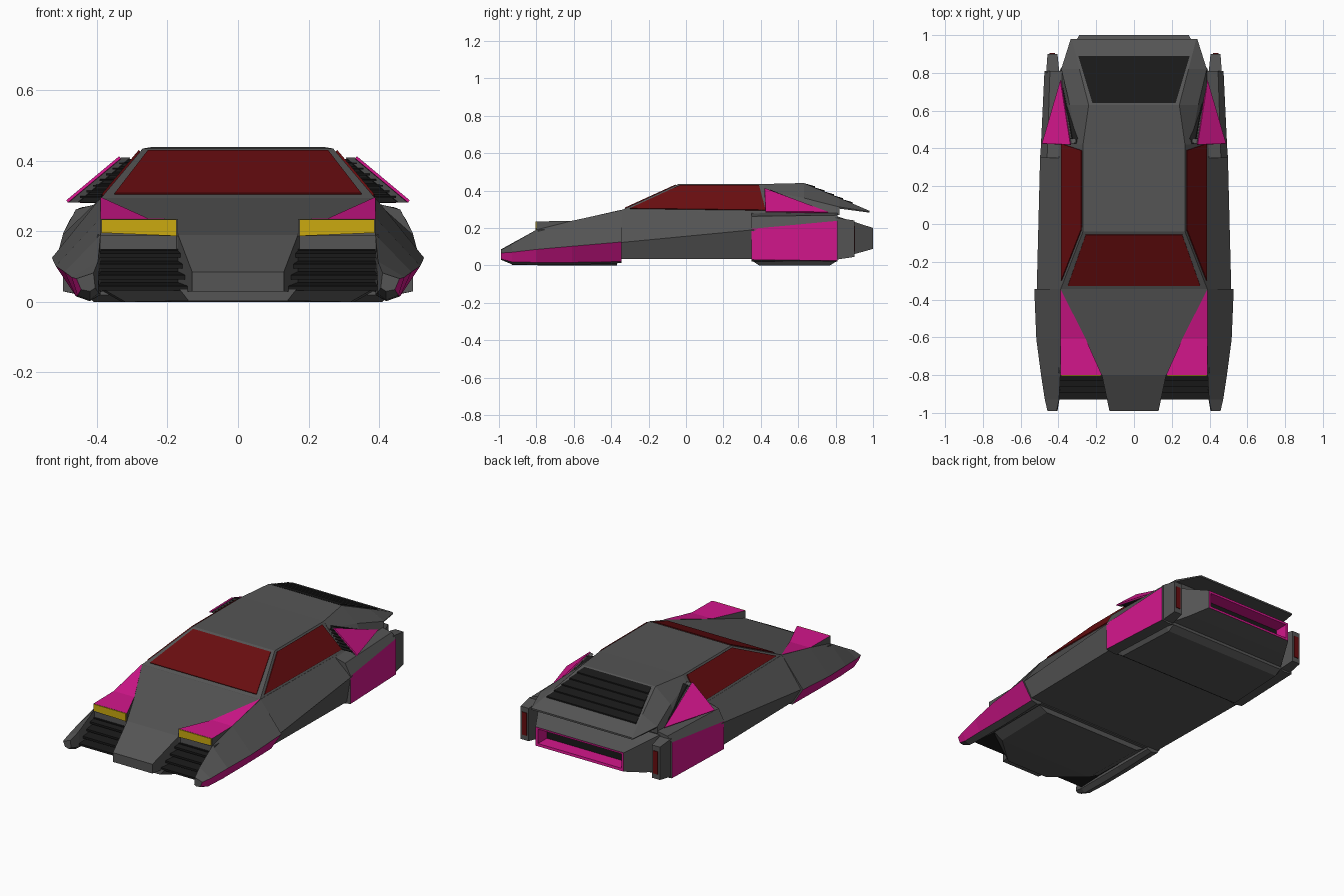
import bpy, bmesh
from mathutils import Vector


def material(name, rgb):
    m = bpy.data.materials.new(name)
    m.diffuse_color = (*rgb, 1)
    return m


GREY = material("body_grey", (0.09, 0.09, 0.09))
BLACK = material("vent_black", (0.01, 0.01, 0.01))
PINK = material("trim_pink", (0.65, 0.008, 0.26))
RED = material("glass_red", (0.14, 0.004, 0.005))
YELLOW = material("lamp_yellow", (0.6, 0.4, 0.005))


def solid(name, rings, mat=GREY, strips=None, mirror=False, caps=(True, True)):
    """Skin a row of rings of 3D points; strips maps ring edge -> material."""
    bm = bmesh.new()
    vs = [[bm.verts.new(p) for p in r] for r in rings]
    n = len(rings[0])
    mats = [mat]
    for a, b in zip(vs, vs[1:]):
        for i in range(n):
            j = (i + 1) % n
            f = bm.faces.new((a[i], a[j], b[j], b[i]))
            if strips and i in strips:
                if strips[i] not in mats:
                    mats.append(strips[i])
                f.material_index = mats.index(strips[i])
    if caps[0]:
        bm.faces.new(vs[0])
    if caps[1]:
        bm.faces.new(vs[-1])
    bmesh.ops.recalc_face_normals(bm, faces=bm.faces[:])
    me = bpy.data.meshes.new(name)
    bm.to_mesh(me)
    bm.free()
    for m in mats:
        me.materials.append(m)
    ob = bpy.data.objects.new(name, me)
    bpy.context.collection.objects.link(ob)
    if mirror:
        ob.modifiers.new("mirror", 'MIRROR').use_mirror_merge = False
    return ob


def sec(y, *pts):
    return [(x, y, z) for x, z in pts]


def full(y, *pts):
    return sec(y, *pts, *[(-x, z) for x, z in reversed(pts)])


def rect(y, x0, x1, z0, z1):
    return sec(y, (x0, z0), (x1, z0), (x1, z1), (x0, z1))


def panel(name, pts, mat, t=0.005, mirror=False):
    p = [Vector(q) for q in pts]
    n = (p[1] - p[0]).cross(p[2] - p[0]).normalized() * t
    return solid(name, [[q - n for q in p], [q + n for q in p]], mat, mirror=mirror)


# Main hull and hood
solid("lower_body", [
    full(-.35, (.46, .035), (.515, .122), (.39, .295)),
    full(.36, (.47, .035), (.497, .19), (.39, .285)),
    full(.81, (.43, .035), (.44, .23), (.385, .275))])
solid("hood", [
    full(-.35, (.39, .03), (.39, .295)),
    full(-.8, (.17, .03), (.17, .19)),
    full(-.99, (.13, .03), (.13, .085))])

# Cabin with glass
solid("cabin", [
    [(.39, -.35, .293), (.39, .45, .283), (-.39, .45, .283), (-.39, -.35, .293)],
    [(.27, -.04, .435), (.27, .42, .435), (-.27, .42, .435), (-.27, -.04, .435)]])
panel("windshield", [(-.35, -.325, .304), (.35, -.325, .304),
                     (.255, -.055, .427), (-.255, -.055, .427)], RED)
panel("side_window", [(.382, -.3, .302), (.382, .425, .293),
                      (.277, .39, .427), (.277, -.03, .427)], RED, .006, True)

# Rear canopy and overhanging wing
solid("rear_canopy", [
    full(.42, (.39, .28), (.30, .40), (.27, .435)),
    full(.63, (.39, .275), (.34, .36), (.24, .44)),
    full(.82, (.385, .27), (.385, .312), (.289, .36)),
    full(.821, (.38, .303), (.385, .312), (.289, .36)),
    full(.98, (.335, .282), (.335, .287), (.33, .292))])
slope = lambda y: .44 - (y - .63) * .423
for i in range(5):
    y0 = .64 + i * .05
    y1 = y0 + .05
    w0, w1 = .22 + (y0 - .64) * .3, .22 + (y1 - .64) * .3
    solid(f"rear_louvre_{i}", [
        full(y0, (w0, slope(y0) - .01), (w0, slope(y0) + .001)),
        full(y1, (w1, slope(y1) - .01), (w1, slope(y1) + .008))], BLACK)

# Side scoops with louvres
panel("scoop_cover", [(.335, .42, .41), (.485, .425, .285), (.388, .76, .283)],
      PINK, .004, True)
solid("scoop_frame", [
    [(.305, .43, .41), (.332, .425, .41), (.48, .43, .282), (.455, .435, .282)],
    [(.36, .6, .34), (.362, .6, .34), (.43, .6, .282), (.428, .6, .282)]], mirror=True)
solid("scoop_core", [
    [(.29, .45, .405), (.325, .45, .405), (.47, .45, .282), (.38, .45, .282)],
    [(.37, .72, .295), (.375, .72, .295), (.39, .72, .28), (.37, .72, .28)]],
    BLACK, mirror=True)
for i in range(7):
    z = .295 + i * .016
    x1 = .46 - (z - .285) * 1.15
    solid(f"scoop_slat_{i}", [rect(.425, x1 - .08, x1, z, z + .004),
                              rect(.455, x1 - .08, x1, z + .006, z + .01)],
          BLACK, mirror=True)

# Front fenders with pink lower flanks
solid("front_fender", [
    sec(-.345, (.39, .02), (.42, .012), (.46, .02), (.528, .125), (.39, .295)),
    sec(-.61, (.39, .02), (.42, .002), (.46, .016), (.517, .102), (.39, .238)),
    sec(-.8, (.39, .02), (.42, .002), (.46, .016), (.492, .085), (.39, .19)),
    sec(-.93, (.395, .025), (.42, .005), (.455, .018), (.472, .07), (.397, .115)),
    sec(-.99, (.405, .04), (.42, .03), (.445, .035), (.458, .066), (.41, .082))],
    strips={2: PINK}, mirror=True)

# Rear fenders with pink flanks
solid("rear_fender", [
    sec(.35, (.38, .03), (.44, .02), (.496, .03), (.496, .195), (.46, .262), (.38, .283)),
    sec(.81, (.38, .03), (.42, .02), (.474, .025), (.474, .238), (.445, .268), (.38, .28))],
    strips={2: PINK}, mirror=True)

# Headlight pods
solid("headlight_pod", [
    rect(-.8, .17, .39, .187, .235),
    rect(-.61, .255, .39, .187, .237),
    rect(-.35, .386, .39, .25, .296)], strips={2: PINK}, mirror=True)
panel("headlight", [(.175, -.802, .187), (.387, -.802, .196),
                    (.387, -.802, .234), (.175, -.802, .234)], YELLOW, .003, True)

# Front grilles
solid("grille_back", [rect(-.55, .15, .4, .14, .2), rect(-.79, .15, .4, .14, .19)],
      mirror=True)
solid("grille_fill", [rect(-.6, .15, .4, .035, .15), rect(-.8, .15, .4, .035, .15)],
      BLACK, mirror=True)
for i in range(4):
    z = .138 - i * .031
    y = -.83 - i * .033
    solid(f"grille_slat_{i}", [rect(-.78, .14, .4, z - .012, z + .012),
                               rect(y, .13, .4, z - .012, z)], BLACK, mirror=True)

# Tail with open pink exhaust sleeve
solid("tail", [
    full(.80, (.40, .04), (.40, .265)),
    full(.90, (.345, .06), (.345, .232)),
    full(1.0, (.29, .088), (.29, .20))], caps=(True, False))
solid("exhaust_sleeve", [
    full(1.0, (.29, .088), (.29, .20)),
    full(.998, (.275, .103), (.275, .188)),
    full(.91, (.275, .103), (.275, .188))], PINK, caps=(False, False))
solid("exhaust_back", [full(.905, (.28, .1), (.28, .19)),
                       full(.915, (.28, .1), (.28, .19))], BLACK)

# Tail light blocks
solid("tail_block", [rect(.80, .395, .465, .03, .255),
                     rect(.90, .405, .458, .045, .24)], mirror=True)
solid("tail_light", [rect(.89, .417, .447, .075, .21),
                     rect(.904, .417, .447, .075, .21)], RED, mirror=True)

# Underside pads
solid("front_pad", [
    full(-.93, (.14, .003), (.165, .035)),
    full(-.77, (.32, 0), (.39, .04)),
    full(-.37, (.33, 0), (.40, .04))])
solid("rear_pad", [
    full(.36, (.42, .02), (.44, .04)),
    full(.39, (.41, 0), (.44, .04)),
    full(.77, (.39, 0), (.42, .04)),
    full(.81, (.39, .025), (.40, .04))])
